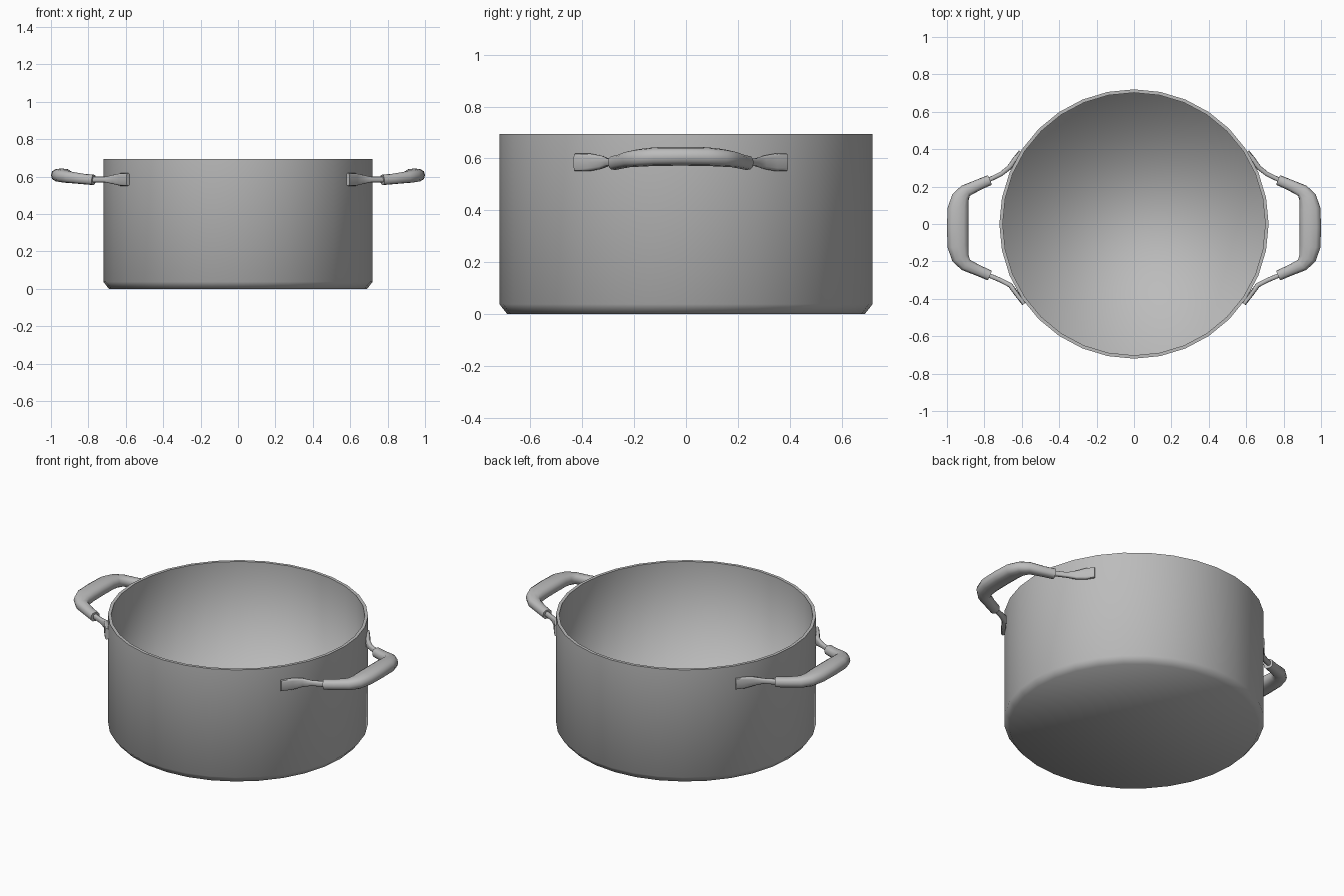
import bpy, bmesh, math
from mathutils import Vector

cube = bpy.data.objects.get("Cube")
if cube:
    bpy.data.objects.remove(cube, do_unlink=True)

# Single brushed grey finish
steel = bpy.data.materials.new("grey_metal")
steel.use_nodes = True
GREY = (0.5, 0.5, 0.5, 1)
steel.diffuse_color = GREY
steel.node_tree.nodes["Principled BSDF"].inputs["Base Color"].default_value = GREY


def finish(bm, name):
    bmesh.ops.recalc_face_normals(bm, faces=bm.faces)
    mesh = bpy.data.meshes.new(name)
    bm.to_mesh(mesh)
    bm.free()
    obj = bpy.data.objects.new(name, mesh)
    bpy.context.collection.objects.link(obj)
    mesh.materials.append(steel)
    return obj


def bridge(bm, rings):
    """Skin consecutive rings of vertices and cap both ends."""
    n = len(rings[0])
    for a, b in zip(rings, rings[1:]):
        for i in range(n):
            j = (i + 1) % n
            bm.faces.new((a[i], a[j], b[j], b[i]))
    bm.faces.new(rings[0])
    bm.faces.new(rings[-1])


def lathe(name, profile, sides):
    bm = bmesh.new()
    rings = [[bm.verts.new((r * math.cos(math.tau * i / sides),
                            r * math.sin(math.tau * i / sides), z))
              for i in range(sides)] for r, z in profile]
    bridge(bm, rings)
    return finish(bm, name)


def sweep(name, stations, sides=12, power=0.8):
    """Sweep a rounded section; stations are (x, y, z, half width, half height)."""
    bm = bmesh.new()
    pts = [Vector(s[:3]) for s in stations]
    rings = []
    for k, (p, s) in enumerate(zip(pts, stations)):
        before = (p - pts[max(k - 1, 0)]).normalized()
        after = (pts[min(k + 1, len(pts) - 1)] - p).normalized()
        tangent = (before + after).normalized()
        side = tangent.cross(Vector((0, 0, 1))).normalized()
        up = side.cross(tangent)
        ring = []
        for i in range(sides):
            a = math.tau * i / sides
            c, d = math.cos(a), math.sin(a)
            c = math.copysign(abs(c) ** power, c)
            d = math.copysign(abs(d) ** power, d)
            ring.append(bm.verts.new(p + side * c * s[3] + up * d * s[4]))
        rings.append(ring)
    bridge(bm, rings)
    obj = finish(bm, name)
    # Matching part on the opposite side of the pot
    mirror = obj.modifiers.new("opposite_side", 'MIRROR')
    mirror.use_axis[0] = True
    bpy.ops.object.select_all(action='DESELECT')
    obj.select_set(True)
    bpy.context.view_layer.objects.active = obj
    bpy.ops.object.shade_smooth_by_angle(angle=math.radians(50))
    return obj


# Pot body: chamfered base, straight wall, flat rim, hollow inside
HEIGHT = 0.695
pot = lathe("pot_body", [(0.69, 0), (0.72, 0.038), (0.72, HEIGHT),
                         (0.702, HEIGHT), (0.702, 0.03)], 32)
for face in pot.data.polygons:
    face.use_smooth = True
verts = pot.data.vertices
for edge in pot.data.edges:
    if all(verts[v].co.z > HEIGHT - 0.001 for v in edge.vertices):
        edge.use_edge_sharp = True

# Thick bent grips, symmetric about their own middle
MID = -0.02
half = [(0.772, 0.255, 0.583, 0.028, 0.028), (0.83, 0.230, 0.588, 0.029, 0.028),
        (0.90, 0.198, 0.597, 0.035, 0.031), (0.928, 0.160, 0.602, 0.047, 0.034),
        (0.941, 0.10, 0.607, 0.056, 0.036)]
centre = (0.943, MID, 0.608, 0.057, 0.036)
upper = [(x, MID + y, z, w, h) for x, y, z, w, h in half]
lower = [(x, MID - y, z, w, h) for x, y, z, w, h in reversed(half)]
sweep("handle_grip", upper + [centre] + lower)

# Flat brackets: tall pad against the wall, thin neck running into the grip
sections = [(0.011, 0.034), (0.013, 0.034), (0.013, 0.026), (0.012, 0.015), (0.012, 0.015)]
paths = {
    "back_bracket": [(0.606, 0.387), (0.637, 0.345), (0.667, 0.302), (0.71, 0.268), (0.80, 0.224)],
    "front_bracket": [(0.588, -0.427), (0.628, -0.373), (0.662, -0.327), (0.71, -0.302), (0.80, -0.264)],
}
for name, path in paths.items():
    sweep(name, [(x, y, 0.585, w, h) for (x, y), (w, h) in zip(path, sections)],
          power=0.6)
